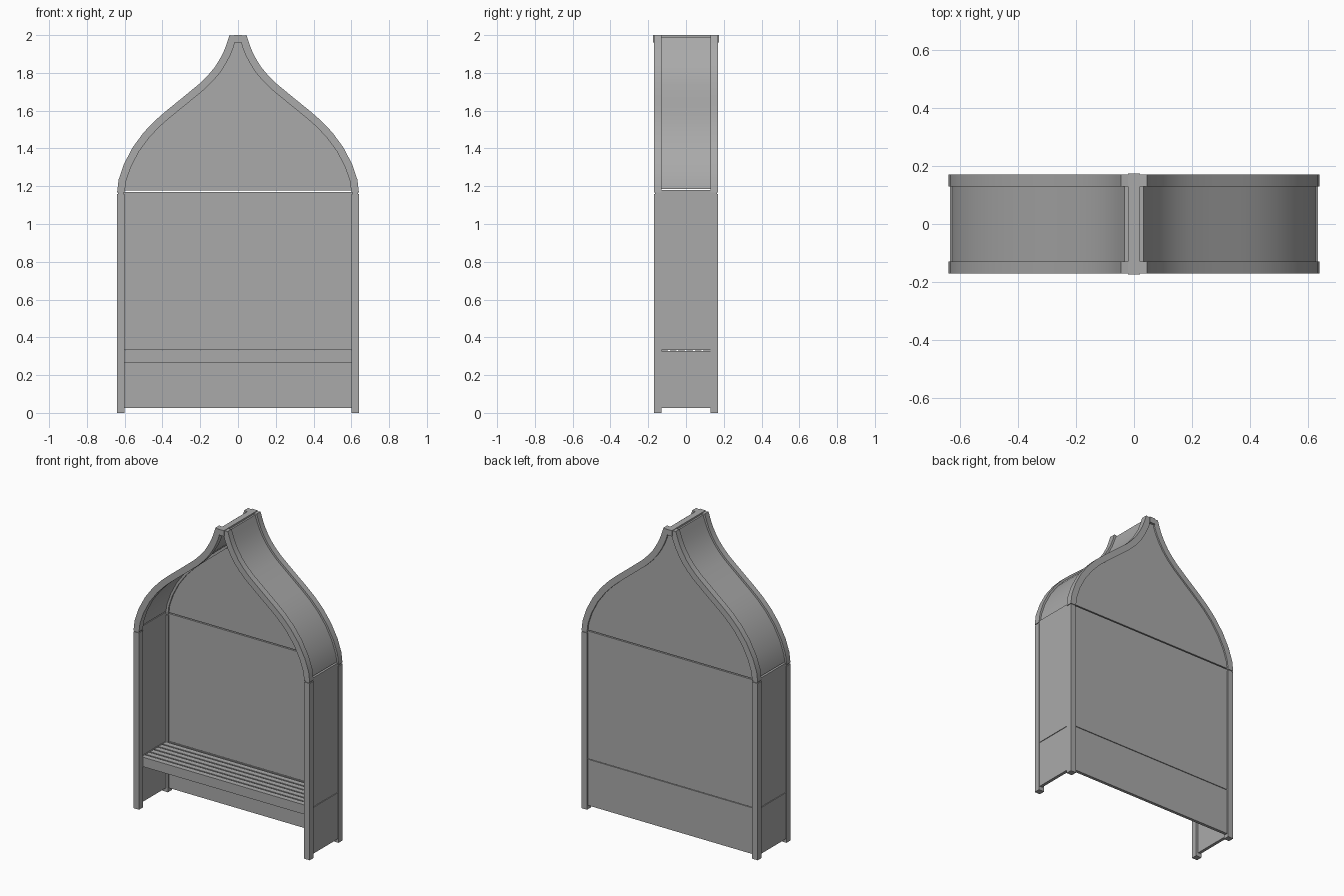
import bpy, bmesh
from mathutils import Vector

cube = bpy.data.objects.get("Cube")
if cube:
    bpy.data.objects.remove(cube, do_unlink=True)

grey = bpy.data.materials.new("grey paint")
grey.use_nodes = True
GREY = (0.4, 0.4, 0.4, 1)
grey.diffuse_color = GREY
grey.node_tree.nodes["Principled BSDF"].inputs["Base Color"].default_value = GREY


def finish(name, bm, smooth=False):
    bmesh.ops.recalc_face_normals(bm, faces=bm.faces[:])
    mesh = bpy.data.meshes.new(name)
    bm.to_mesh(mesh)
    bm.free()
    mesh.materials.append(grey)
    ob = bpy.data.objects.new(name, mesh)
    bpy.context.collection.objects.link(ob)
    if smooth:
        bpy.ops.object.select_all(action='DESELECT')
        ob.select_set(True)
        bpy.context.view_layer.objects.active = ob
        bpy.ops.object.shade_smooth_by_angle()
    return ob


def box(name, x0, x1, y0, y1, z0, z1):
    bm = bmesh.new()
    bmesh.ops.create_cube(bm, size=1)
    for v in bm.verts:
        v.co = ((x0 + x1) / 2 + v.co.x * (x1 - x0),
                (y0 + y1) / 2 + v.co.y * (y1 - y0),
                (z0 + z1) / 2 + v.co.z * (z1 - z0))
    return finish(name, bm)


def inset(path, d, min_x):
    """Shift an arch path inwards by d, stopping at min_x."""
    out = []
    for i, p in enumerate(path):
        a, b = path[max(i - 1, 0)], path[min(i + 1, len(path) - 1)]
        t = (b - a).normalized() if i else Vector((0, 1))
        q = p + Vector((-t.y, t.x)) * d
        out.append(Vector((max(q.x, min_x), q.y)))
    return out


def ribbon(name, side, outer, inner, y0, y1):
    """Curved strip between two paths, running from y0 to y1."""
    bm = bmesh.new()
    rings = [[bm.verts.new((side * p.x, y, p.y))
              for p, y in ((o, y0), (o, y1), (i, y1), (i, y0))]
             for o, i in zip(outer, inner)]
    for a, b in zip(rings, rings[1:]):
        for k in range(4):
            bm.faces.new((a[k], a[k - 1], b[k - 1], b[k]))
    bm.faces.new(rings[0])
    bm.faces.new(rings[-1])
    return finish(name, bm, True)


# Outer edge of the ogee arch, from the post up to the ridge
arch = [Vector(p) for p in (
    (.64, 1.168), (.632, 1.235), (.604, 1.317), (.558, 1.405), (.5, 1.484),
    (.44, 1.547), (.386, 1.594), (.29, 1.672), (.2, 1.746), (.158, 1.788),
    (.124, 1.829), (.098, 1.87), (.077, 1.91), (.06, 1.953), (.045, 2.0))]
arch_inner = inset(arch, .04, .01)
arch_inner[-1] = Vector((.01, 1.995))
roof_outer = inset(arch, .013, .02)
roof_inner = inset(arch, .025, .015)
for path in (roof_outer, roof_inner):
    path[0].y = 1.185
    path[-1].y = 1.99

for side, label in ((1, "left"), (-1, "right")):
    for y, end in ((-.15, "front"), (.15, "back")):
        box(f"{end}_{label}_post", side * .62 - .02, side * .62 + .02,
            y - .02, y + .02, 0, 1.16)
        box(f"{end}_{label}_post_joint", side * .62 - .015, side * .62 + .015,
            y - .015, y + .015, 1.155, 1.172)
        ribbon(f"{end}_{label}_arch", side, arch, arch_inner, y - .02, y + .02)
    ribbon(f"{label}_roof", side, roof_outer, roof_inner, -.135, .135)
    # Side panels in two boards
    for part, z0, z1 in (("lower", .025, .328), ("upper", .332, 1.18)):
        box(f"{label}_{part}_side_panel", side * .625 - .01, side * .625 + .01,
            -.135, .135, z0, z1)

box("ridge_beam", -.02, .02, -.175, .175, 1.962, 2.0)

# Back panels
box("lower_back_panel", -.605, .605, .14, .16, .025, .328)
box("middle_back_panel", -.605, .605, .14, .16, .332, 1.17)
half = inset(arch, .03, .0)
half[0].y = 1.177
half[-1] = Vector((.01, 1.98))
bm = bmesh.new()
outline = half + [Vector((-p.x, p.y)) for p in reversed(half)]
face = bm.faces.new([bm.verts.new((p.x, .14, p.y)) for p in outline])
extruded = bmesh.ops.extrude_face_region(bm, geom=[face])
bmesh.ops.translate(bm, vec=(0, .02, 0),
                    verts=[v for v in extruded["geom"] if isinstance(v, bmesh.types.BMVert)])
finish("arched_back_panel", bm)

# Slatted seat with aprons
SLATS = 6
pitch = .265 / SLATS
for i in range(SLATS):
    y = -.13 + i * pitch
    box(f"seat_slat_{i + 1}", -.61, .61, y, y + pitch - .009, .305, .33)
box("front_seat_apron", -.61, .61, -.125, -.105, .265, .305)
box("back_seat_apron", -.61, .61, .115, .14, .265, .305)
